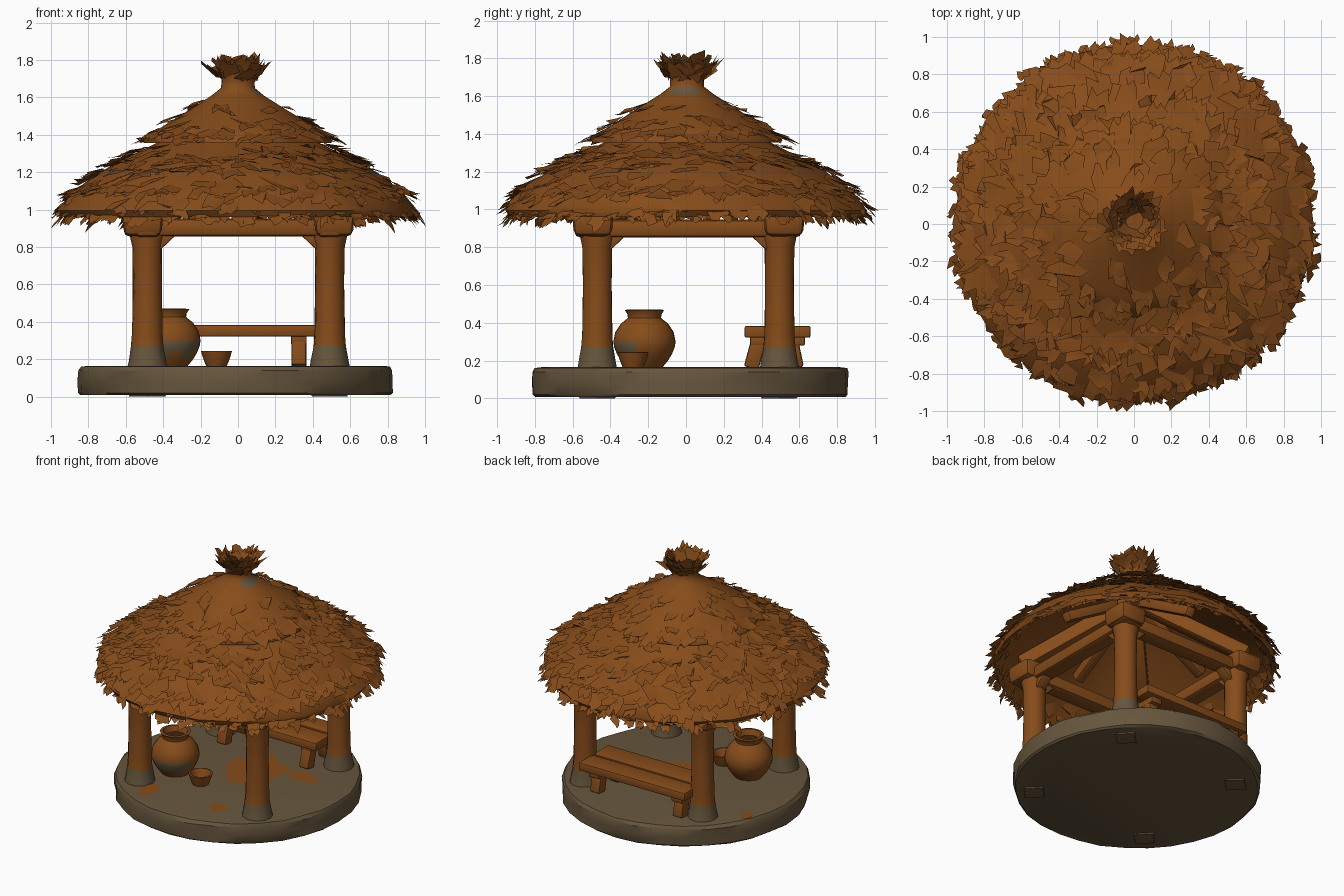
import bpy, bmesh, math, random
from mathutils import Vector

if "Cube" in bpy.data.objects:
    bpy.data.objects.remove(bpy.data.objects["Cube"])

random.seed(11)
R = random.uniform
TAU = math.tau


def material(name, rgb):
    m = bpy.data.materials.new(name)
    m.diffuse_color = (*rgb, 1)
    m.use_nodes = True
    m.node_tree.nodes["Principled BSDF"].inputs["Base Color"].default_value = m.diffuse_color
    return m


BROWN = material("warm brown", (0.240, 0.072, 0.0105))
STONE = material("grey brown stone", (0.133, 0.092, 0.047))


def finish(bm, name, mats=(BROWN,), angle=40, normals=True):
    if normals:
        bmesh.ops.recalc_face_normals(bm, faces=bm.faces)
    me = bpy.data.meshes.new(name)
    bm.to_mesh(me)
    bm.free()
    for m in mats:
        me.materials.append(m)
    ob = bpy.data.objects.new(name, me)
    bpy.context.collection.objects.link(ob)
    bpy.ops.object.select_all(action='DESELECT')
    bpy.context.view_layer.objects.active = ob
    ob.select_set(True)
    bpy.ops.object.shade_smooth_by_angle(angle=math.radians(angle))
    return ob


def lathe(name, profile, loc=(0, 0), n=24, jitter=0.0, mats=(BROWN,), rule=None, angle=40):
    """Spin (radius, z) points around z; rule(center, normal) picks the material index."""
    bm = bmesh.new()
    rings = []
    for r, z in profile:
        ring = []
        for i in range(n):
            a, q = TAU * i / n, r * (1 + R(-jitter, jitter))
            ring.append(bm.verts.new((loc[0] + q * math.cos(a), loc[1] + q * math.sin(a), z)))
        rings.append(ring)
    for a, b in zip(rings, rings[1:]):
        for i in range(n):
            j = (i + 1) % n
            bm.faces.new((a[i], a[j], b[j], b[i]))
    bm.faces.new(rings[0])
    bm.faces.new(rings[-1])
    bmesh.ops.recalc_face_normals(bm, faces=bm.faces)
    if rule:
        for f in bm.faces:
            f.material_index = rule(f.calc_center_median(), f.normal)
    return finish(bm, name, mats, angle)


def beam(name, p, q, w, h, taper=1.0, round_=0.16):
    """Bevelled timber of width w and height h from p to q."""
    p, q = Vector(p), Vector(q)
    d = (q - p).normalized()
    side = d.cross(Vector((0, 0, 1)))
    side = side.normalized() if side.length > 0.01 else Vector((1, 0, 0))
    up = side.cross(d)
    bm = bmesh.new()
    a, b = [[bm.verts.new(c + side * w * k * s / 2 + up * h * k * t / 2)
             for s, t in ((-1, -1), (1, -1), (1, 1), (-1, 1))] for c, k in ((p, 1.0), (q, taper))]
    bm.faces.new(a)
    bm.faces.new(b)
    for i in range(4):
        bm.faces.new((a[i], a[(i + 1) % 4], b[(i + 1) % 4], b[i]))
    bmesh.ops.bevel(bm, geom=bm.edges[:], offset=min(w, h) * round_, segments=2,
                    affect='EDGES', profile=0.5)
    return finish(bm, name)


# stone platform with chipped rim
lathe("platform", [(0.825, 0.008), (0.838, 0.02), (0.842, 0.08), (0.84, 0.14), (0.828, 0.16), (0.79, 0.165)],
      (-0.01, 0.02), 32, 0.009, (STONE,), angle=30)

# worn earth patches on the floor
for i, (x, y, rx, ry) in enumerate([(0.06, 0.11, 0.22, 0.27), (0.40, 0.20, 0.12, 0.08),
                                    (0.22, -0.54, 0.07, 0.07), (-0.34, -0.58, 0.07, 0.10),
                                    (-0.73, 0.32, 0.05, 0.06)]):
    bm = bmesh.new()
    vs = []
    for k in range(11):
        a, s = TAU * k / 11, R(0.7, 1.15)
        vs.append(bm.verts.new((x + rx * s * math.cos(a), y + ry * s * math.sin(a), 0.169)))
    bm.faces.new(vs)
    finish(bm, f"floor_patch_{i + 1}")

# posts with stone feet, pads under the platform, and blocks on top
XS, YS = (-0.485, 0.49), (-0.47, 0.495)
for i, x in enumerate(XS):
    for j, y in enumerate(YS):
        lathe(f"post_{i}{j}", [(0.108, 0.15), (0.10, 0.19), (0.086, 0.27), (0.081, 0.34), (0.077, 0.6),
                               (0.08, 0.8), (0.092, 0.86), (0.092, 0.92)], (x, y), 14, 0.02,
              (BROWN, STONE), lambda c, nrm: int(c.z < 0.28))
        lathe(f"post_pad_{i}{j}", [(0.09, 0), (0.10, 0.02)], (x, y), 4, 0.1, (STONE,))
        beam(f"post_block_{i}{j}", (x * 1.05, y * 1.05, 0.86), (x * 1.05, y * 1.05, 0.99), 0.2, 0.2, 1.1)

# tie beams and corner braces
for i, y in enumerate(YS):
    beam(f"cross_beam_{i}", (-0.61, y, 0.905), (0.61, y, 0.905), 0.13, 0.095, 1, 0.28)
    for s, x in zip((1, -1), XS):
        beam(f"brace_x_{i}_{s}", (x + s * 0.05, y, 0.80), (x + s * 0.14, y, 0.885), 0.08, 0.05)
for i, x in enumerate(XS):
    beam(f"side_beam_{i}", (x, -0.59, 0.9), (x, 0.61, 0.9), 0.13, 0.095, 1, 0.28)
    for s, y in zip((1, -1), YS):
        beam(f"brace_y_{i}_{s}", (x, y + s * 0.05, 0.80), (x, y + s * 0.14, 0.885), 0.08, 0.05)

# rafters up to the peak
for k in range(8):
    a = TAU * k / 8
    c, s = math.cos(a), math.sin(a)
    r0, z0, w = (0.77, 1.02, 0.10) if k % 2 else (0.60, 1.13, 0.07)
    beam(f"rafter_{k}", (r0 * c, r0 * s, z0), (0.05 * c, 0.05 * s, 1.45), w, w)

# thatch body in two tiers
LOWER = [(0.30, 1.425), (0.45, 1.35), (0.60, 1.275), (0.74, 1.20), (0.88, 1.095), (0.96, 0.995)]
UNDER = [(0.05, 1.49), (0.45, 1.28), (0.72, 1.13), (0.86, 1.03), (0.94, 0.96)]
CAP = [(0.09, 1.65), (0.14, 1.61), (0.26, 1.535), (0.40, 1.445), (0.50, 1.38)]
lathe("thatch_lower", LOWER + UNDER[::-1], (0, 0.005), 40, 0.012, angle=60)
lathe("thatch_cap", [(0.10, 1.735), (0.088, 1.69)] + CAP + [(0.50, 1.355), (0.46, 1.355), (0.1, 1.53)],
      (0, 0.005), 32, 0.018, (BROWN, STONE),
      lambda c, n: int(1.62 < c.z < 1.67 and c.x > 0.03 and abs(c.y) < 0.07), 60)


def height(profile, r):
    """Surface height and slope of a profile at radius r."""
    for (r0, z0), (r1, z1) in zip(profile, profile[1:]):
        if r <= r1 or (r1, z1) == profile[-1]:
            k = (z1 - z0) / (r1 - r0)
            return z0 + k * (r - r0), k


SHARD = [(-0.5, 0), (0.5, 0), (0.6, 0.6), (0.3, 1.0), (0.1, 0.72), (-0.25, 1.05), (-0.55, 0.65)]


def shard(bm, a, r, z, slope, size, lift):
    """One ragged leaf of thatch lying down the slope, its tip raised."""
    out = Vector((math.cos(a), math.sin(a), 0))
    tan = Vector((-math.sin(a), math.cos(a), 0))
    down = (out + Vector((0, 0, slope))).normalized()
    nrm = tan.cross(down)
    if nrm.z < 0:
        nrm = -nrm
    tan, down = tan + down * R(-0.6, 0.6), down + tan * R(-0.5, 0.5)
    o = out * r + Vector((0, 0.005, z))
    vs = []
    for u, v in SHARD:
        u, v = u + R(-0.2, 0.2), v + R(-0.22, 0.22)
        vs.append(bm.verts.new(o + tan * u * size * R(0.8, 1.2) + down * v * size
                               + nrm * (0.002 + max(v, 0) * lift * R(0.4, 1.3))))
    f = bm.faces.new(vs)
    f.normal_update()
    if f.normal.dot(nrm) < 0:
        f.normal_flip()


def leaves(name, count, place):
    """place() gives radius, height, slope, size and lift of one leaf."""
    bm = bmesh.new()
    for i in range(count):
        shard(bm, TAU * (i + R(-0.45, 0.45)) / count, *place())
    bmesh.ops.triangulate(bm, faces=bm.faces[:])
    finish(bm, name, angle=35, normals=False)


def on(profile, r0, r1, size, lift):
    def place():
        r = math.sqrt(R(r0 * r0, r1 * r1))
        return (r, *height(profile, r), R(*size), lift)
    return place


leaves("thatch_leaves_lower", 190, on(LOWER, 0.46, 0.85, (0.07, 0.15), 0.035))
leaves("thatch_leaves_cap", 34, on(CAP, 0.18, 0.42, (0.06, 0.13), 0.03))
leaves("cap_fringe", 46, on(CAP, 0.41, 0.48, (0.07, 0.12), 0.02))
leaves("eave_leaves", 95, on(LOWER, 0.84, 0.92, (0.07, 0.11), 0.03))
leaves("under_leaves", 80, on(UNDER, 0.80, 0.89, (0.07, 0.11), -0.03))
# hanging fringe below the eave
leaves("eave_fringe", 120, lambda: (R(0.90, 0.96), R(0.965, 1.02), R(-2.4, -0.9), R(0.05, 0.085), 0.02))

# flared tuft at the peak
leaves("tuft_outer", 26, lambda: (R(0.08, 0.10), R(1.69, 1.72), R(0.5, 1.4), R(0.08, 0.12), 0.01))
leaves("tuft_inner", 20, lambda: (R(0.03, 0.08), R(1.71, 1.74), R(0.9, 2.2), R(0.08, 0.115), 0.01))

# jar with a stained belly, and bowl
lathe("jar", [(0.095, 0.163), (0.125, 0.20), (0.146, 0.235), (0.16, 0.27), (0.165, 0.30), (0.155, 0.35),
              (0.125, 0.395), (0.088, 0.425), (0.09, 0.445), (0.105, 0.468), (0.085, 0.47), (0.07, 0.43),
              (0.09, 0.38)], (-0.365, -0.22), 24, 0, (BROWN, STONE),
      lambda c, n: int(0.2 < c.z < 0.30 and n.y < -0.35 and n.x > -0.5 and not (c.z < 0.25 and 0 < n.x < 0.4)))
lathe("bowl", [(0.055, 0.163), (0.07, 0.20), (0.083, 0.243), (0.072, 0.245), (0.05, 0.19)], (-0.115, -0.28), 16)

# bench of two planks on splayed legs
for i, (y, w) in enumerate(((0.40, 0.18), (0.58, 0.16))):
    beam(f"bench_plank_{i}", (-0.45, y, 0.352), (0.43, y, 0.352), w, 0.062)
for i, x in enumerate((-0.36, 0.325)):
    beam(f"bench_rail_{i}", (x, 0.34, 0.305), (x, 0.63, 0.305), 0.085, 0.05)
    for j, (y0, y1) in enumerate(((0.345, 0.39), (0.585, 0.55))):
        beam(f"bench_leg_{i}{j}", (x, y0, 0.16), (x, y1, 0.325), 0.08, 0.08)
